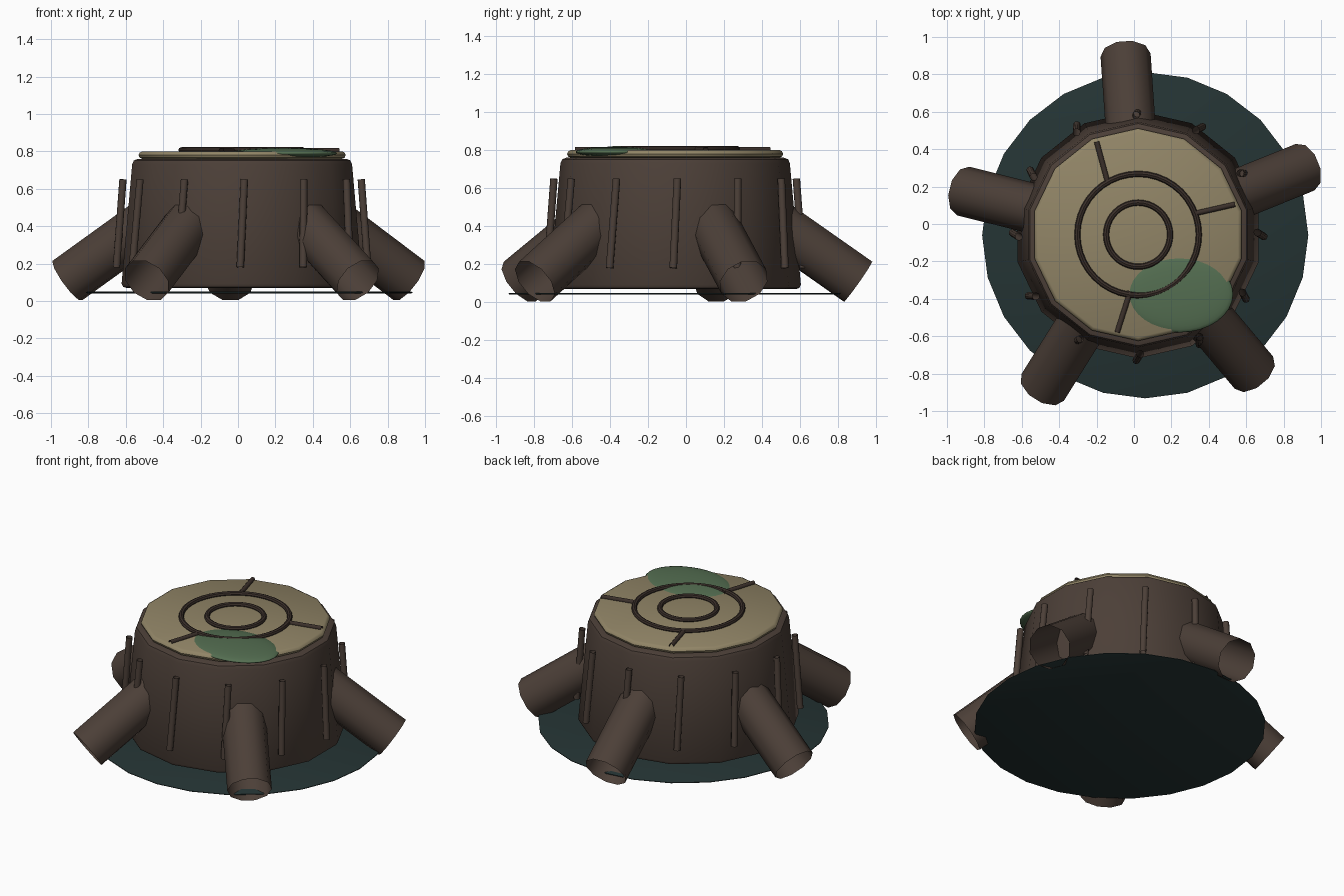
import bpy, bmesh, math
from mathutils import Vector

if "Cube" in bpy.data.objects:
    bpy.data.objects.remove(bpy.data.objects["Cube"])

CX, CY = 0.022, -0.057          # trunk axis


def material(name, rgb):
    m = bpy.data.materials.new(name)
    m.diffuse_color = (*rgb, 1)
    m.use_nodes = True
    m.node_tree.nodes["Principled BSDF"].inputs["Base Color"].default_value = m.diffuse_color
    return m


BARK = material("bark brown", (0.072, 0.050, 0.039))
GROOVE = material("dark groove brown", (0.043, 0.029, 0.023))
WOOD = material("cut wood tan", (0.285, 0.235, 0.135))
MOSS = material("moss green", (0.088, 0.155, 0.082))
GROUND = material("dark teal", (0.018, 0.034, 0.034))


def finish(name, mesh, mat, angle=40):
    mesh.name = name
    mesh.materials.clear()
    mesh.materials.append(mat)
    for p in mesh.polygons:
        p.use_smooth = True
    mesh.set_sharp_from_angle(angle=math.radians(angle))
    ob = bpy.data.objects.new(name, mesh)
    bpy.context.collection.objects.link(ob)
    return ob


def lathe(name, profile, sides, centre, mat):
    """Closed solid turned from (radius, z) points, first vertex towards +y."""
    bm = bmesh.new()
    rings = []
    for r, z in profile:
        rings.append([bm.verts.new((centre[0] - r * math.sin(2 * math.pi * i / sides),
                                    centre[1] + r * math.cos(2 * math.pi * i / sides), z))
                      for i in range(sides)])
    for a, b in zip(rings, rings[1:]):
        for i in range(sides):
            j = (i + 1) % sides
            bm.faces.new((a[i], a[j], b[j], b[i]))
    bm.faces.new(rings[0][::-1])
    bm.faces.new(rings[-1])
    bmesh.ops.recalc_face_normals(bm, faces=bm.faces[:])
    me = bpy.data.meshes.new(name)
    bm.to_mesh(me)
    bm.free()
    return finish(name, me, mat)


def tube(name, points, radius, mat, res=3, cyclic=False):
    """Open round tube along a path."""
    cu = bpy.data.curves.new(name, 'CURVE')
    cu.dimensions = '3D'
    cu.bevel_depth = radius
    cu.bevel_resolution = res
    sp = cu.splines.new('POLY')
    sp.points.add(len(points) - 1)
    for p, co in zip(sp.points, points):
        p.co = (*co, 1)
    sp.use_cyclic_u = cyclic
    tmp = bpy.data.objects.new(name + "_path", cu)
    bpy.context.collection.objects.link(tmp)
    dg = bpy.context.evaluated_depsgraph_get()
    me = bpy.data.meshes.new_from_object(tmp.evaluated_get(dg))
    bpy.data.objects.remove(tmp)
    return finish(name, me, mat)


def around(angle, r, z, side=0.0):
    """Point at an angle around the trunk axis, shifted sideways."""
    c, s = math.cos(angle), math.sin(angle)
    return Vector((CX + r * c - side * s, CY + r * s + side * c, z))


# ground disc
lathe("ground_disc", [(0.865, 0.040), (0.872, 0.043), (0.872, 0.047), (0.865, 0.050)],
      24, (0.06, -0.06), GROUND)

# tapered trunk with rounded rims
lathe("trunk", [(0.635, 0.07), (0.652, 0.075), (0.661, 0.092), (0.603, 0.73),
                (0.594, 0.751), (0.572, 0.76)], 14, (CX, CY), BARK)

# pale cut surface
lathe("cut_top", [(0.548, 0.76), (0.562, 0.766), (0.568, 0.78), (0.562, 0.793),
                  (0.548, 0.80)], 14, (CX, CY), WOOD)

# five hollow roots sloping down and out
for k in range(5):
    a = math.radians(22 + 72 * k)
    tube(f"root_{k + 1}", [around(a, 0.42, 0.489), around(a, 0.963, 0.109)], 0.134, BARK)

# twelve bark ridges leaning with the trunk
for k in range(12):
    a = math.radians(30 * k)
    tube(f"bark_ridge_{k + 1}", [around(a, 0.672, 0.18, -0.01), around(a, 0.637, 0.65, 0.012)],
         0.02, BARK)

# growth rings
for name, r, t in (("outer_growth_ring", 0.325, 0.016), ("inner_growth_ring", 0.171, 0.016)):
    tube(name, [around(2 * math.pi * i / 40, r, 0.806) for i in range(40)], t, GROOVE, 2, True)

# radial cracks
for k, (p, q) in enumerate((((-0.14, 0.22), (-0.20, 0.44)), ((0.32, 0.055), (0.54, 0.105)),
                            ((-0.02, -0.36), (-0.09, -0.58)))):
    tube(f"crack_{k + 1}", [(*p, 0.804), (*q, 0.804)], 0.014, GROOVE)

# flattened moss patch
bm = bmesh.new()
bmesh.ops.create_uvsphere(bm, u_segments=32, v_segments=16, radius=1)
for v in bm.verts:
    v.co = (0.243 + 0.287 * v.co.x, -0.375 + 0.205 * v.co.y, 0.79 + 0.028 * v.co.z)
me = bpy.data.meshes.new("moss_patch")
bm.to_mesh(me)
bm.free()
finish("moss_patch", me, MOSS, 180)
